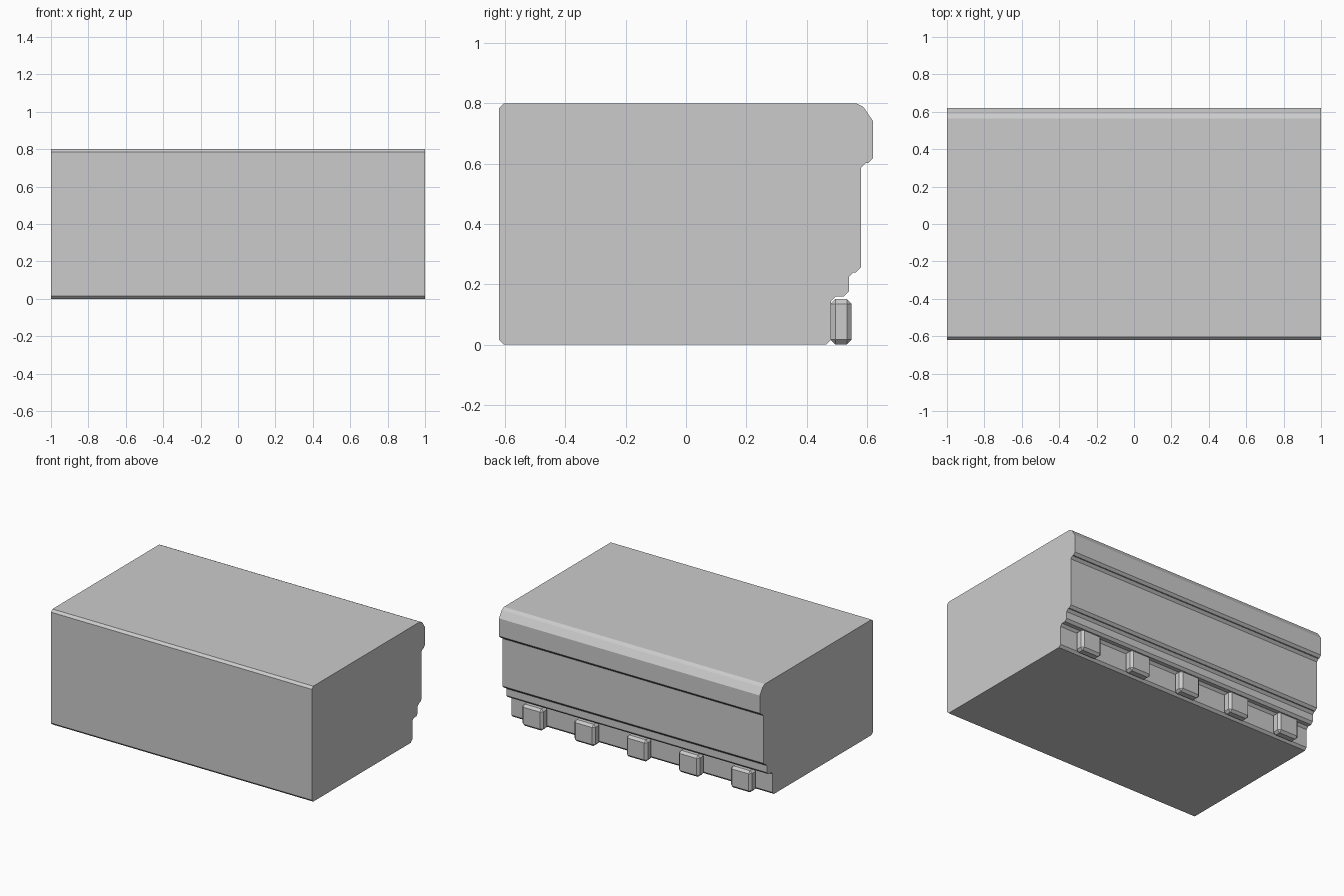
import bpy, bmesh

if "Cube" in bpy.data.objects:
    bpy.data.objects.remove(bpy.data.objects["Cube"])

CH = 0.016  # chamfer size


def add_object(name, bm):
    bmesh.ops.recalc_face_normals(bm, faces=bm.faces)
    mesh = bpy.data.meshes.new(name)
    bm.to_mesh(mesh)
    bm.free()
    obj = bpy.data.objects.new(name, mesh)
    bpy.context.collection.objects.link(obj)
    return obj


# Cornice body: chamfered y-z profile extruded along x
profile = [
    (-0.62, CH), (-0.604, 0), (0.464, 0), (0.48, CH),
    (0.48, 0.144), (0.496, 0.16), (0.524, 0.16), (0.54, 0.176),
    (0.54, 0.224), (0.556, 0.24), (0.564, 0.24), (0.58, 0.256),
    (0.58, 0.586), (0.596, 0.602), (0.604, 0.602), (0.62, 0.618),
    (0.62, 0.741), (0.589, 0.787), (0.565, 0.80),
    (-0.604, 0.80), (-0.62, 0.784),
]
bm = bmesh.new()
face = bm.faces.new([bm.verts.new((-1, y, z)) for y, z in profile])
ext = bmesh.ops.extrude_face_region(bm, geom=[face])
moved = [g for g in ext["geom"] if isinstance(g, bmesh.types.BMVert)]
bmesh.ops.translate(bm, verts=moved, vec=(2, 0, 0))
add_object("cornice_body", bm)

# Row of chamfered dentil blocks under the back moulding
for i in range(5):
    bm = bmesh.new()
    bmesh.ops.create_cube(bm, size=1)
    bmesh.ops.scale(bm, verts=bm.verts, vec=(0.16, 0.07, 0.15))
    bmesh.ops.bevel(bm, geom=bm.edges[:], offset=CH, segments=1,
                    affect='EDGES', profile=0.5)
    dentil = add_object(f"dentil_{i + 1}", bm)
    dentil.location = (-0.8 + 0.4 * i, 0.514, 0.076)
